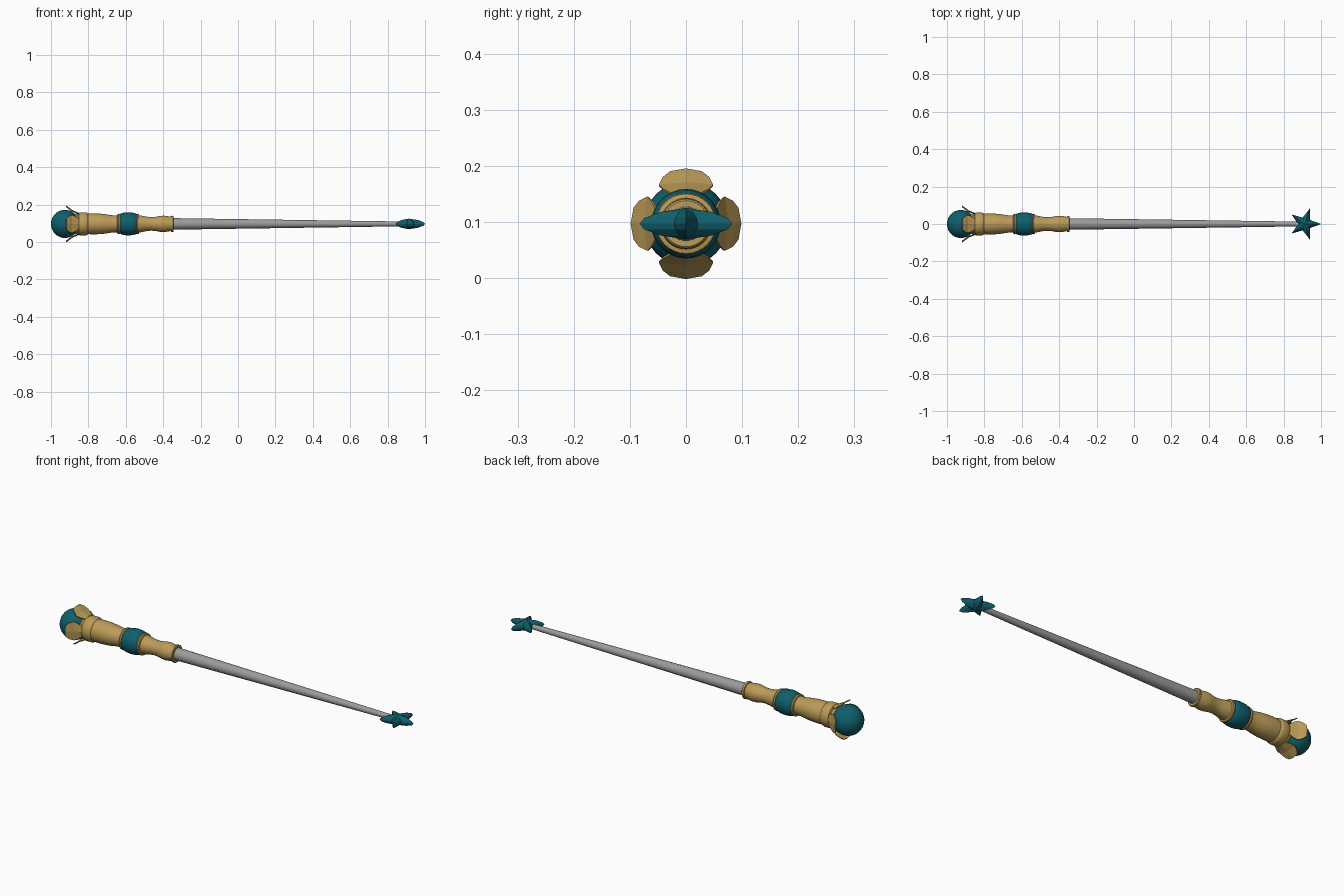
import bpy, bmesh, math
from mathutils import Vector

if "Cube" in bpy.data.objects:
    bpy.data.objects.remove(bpy.data.objects["Cube"])

ZC = 0.097   # height of the wand's axis
SEG = 32


def mat(name, rgb):
    m = bpy.data.materials.new(name)
    m.diffuse_color = (*rgb, 1)
    m.use_nodes = True
    m.node_tree.nodes["Principled BSDF"].inputs["Base Color"].default_value = m.diffuse_color
    return m


GOLD = mat("gold", (0.50, 0.33, 0.10))
TEAL = mat("deep teal", (0.005, 0.115, 0.15))
GREY = mat("grey metal", (0.33, 0.33, 0.33))


def finish(name, bm, material, smooth=35):
    bmesh.ops.remove_doubles(bm, verts=bm.verts, dist=1e-5)
    bmesh.ops.recalc_face_normals(bm, faces=bm.faces)
    me = bpy.data.meshes.new(name)
    bm.to_mesh(me)
    bm.free()
    me.materials.append(material)
    ob = bpy.data.objects.new(name, me)
    bpy.context.collection.objects.link(ob)
    ob.location.z = ZC
    if smooth:
        bpy.ops.object.select_all(action='DESELECT')
        ob.select_set(True)
        bpy.context.view_layer.objects.active = ob
        bpy.ops.object.shade_smooth_by_angle(angle=math.radians(smooth))
    return ob


def lathe(name, profile, material):
    """Turn (x, radius) points around the x axis, with closed ends."""
    bm = bmesh.new()
    rings = []
    for x, r in profile:
        rings.append([bm.verts.new((x, r * math.cos(2 * math.pi * i / SEG),
                                    r * math.sin(2 * math.pi * i / SEG))) for i in range(SEG)])
    for a, b in zip(rings, rings[1:]):
        for i in range(SEG):
            j = (i + 1) % SEG
            bm.faces.new((a[i], a[j], b[j], b[i]))
    bm.faces.new(rings[0])
    bm.faces.new(rings[-1])
    return finish(name, bm, material)


# Pommel ball
bm = bmesh.new()
bmesh.ops.create_uvsphere(bm, u_segments=32, v_segments=20, radius=0.075)
for v in bm.verts:
    v.co = Vector((v.co.z - 0.925, v.co.y, v.co.x))
finish("pommel_ball", bm, TEAL)

# Turned handle parts
lathe("pommel_collar", [(-0.875, 0.050), (-0.86, 0.056), (-0.853, 0.054), (-0.85, 0.059),
                        (-0.843, 0.062), (-0.815, 0.062), (-0.806, 0.059), (-0.80, 0.052)], GOLD)
lathe("rear_grip", [(-0.81, 0.054), (-0.78, 0.056), (-0.74, 0.055), (-0.71, 0.052),
                    (-0.68, 0.047), (-0.655, 0.045), (-0.64, 0.046), (-0.625, 0.048)], GOLD)
for name, x in (("rear_band_ring", -0.638), ("front_band_ring", -0.536)):
    lathe(name, [(x - 0.008, 0.046), (x - 0.006, 0.053), (x, 0.055),
                 (x + 0.006, 0.053), (x + 0.008, 0.046)], GOLD)
lathe("grip_band", [(-0.632, 0.050), (-0.626, 0.056), (-0.61, 0.060), (-0.587, 0.062),
                    (-0.564, 0.060), (-0.547, 0.056), (-0.541, 0.050)], TEAL)
lathe("front_grip", [(-0.545, 0.047), (-0.52, 0.045), (-0.49, 0.039), (-0.465, 0.036),
                     (-0.44, 0.038), (-0.415, 0.043), (-0.395, 0.044), (-0.375, 0.041),
                     (-0.358, 0.038), (-0.352, 0.038)], GOLD)
lathe("shaft_collar", [(-0.360, 0.037), (-0.357, 0.043), (-0.348, 0.044), (-0.345, 0.041),
                       (-0.345, 0.030)], GOLD)

# Tapered shaft
lathe("shaft", [(-0.36, 0.031), (0.87, 0.013)], GREY)

# Four petals flaring around the ball: rows of (x, distance from axis, half width)
PETAL = [(-0.852, 0.055, 0.026), (-0.870, 0.062, 0.040), (-0.888, 0.070, 0.048),
         (-0.906, 0.084, 0.041), (-0.919, 0.094, 0.028)]
for k, label in enumerate(("top", "front", "bottom", "back")):
    a = k * math.pi / 2
    bm = bmesh.new()
    rows = []
    for x, r, w in PETAL:
        row = []
        for s in (-1, 0, 1):
            y, z = s * w, r + (0.003 if s == 0 else -0.002)
            row.append(bm.verts.new((x, y * math.cos(a) - z * math.sin(a),
                                     y * math.sin(a) + z * math.cos(a))))
        rows.append(row)
    for p, q in zip(rows, rows[1:]):
        for i in range(2):
            bm.faces.new((p[i], p[i + 1], q[i + 1], q[i]))
    ob = finish("petal_" + label, bm, GOLD, 0)
    mod = ob.modifiers.new("thickness", 'SOLIDIFY')
    mod.thickness = 0.004
    mod.offset = 0

# Faceted five-pointed star at the tip, domed on both sides
CX, R, INNER = 0.913, 0.087, 0.036
bm = bmesh.new()


def star_ring(scale, z):
    ring = []
    for i in range(10):
        r = (R if i % 2 == 0 else INNER) * scale
        t = i * math.pi / 5
        ring.append(bm.verts.new((CX + r * math.cos(t), r * math.sin(t), z)))
    return ring


layers = [star_ring(0.55, -0.021), star_ring(0.90, -0.010), star_ring(1.0, 0),
          star_ring(0.90, 0.010), star_ring(0.55, 0.021)]
for p, q in zip(layers, layers[1:]):
    for i in range(10):
        j = (i + 1) % 10
        bm.faces.new((p[i], p[j], q[j], q[i]))
for ring, z in ((layers[0], -0.028), (layers[-1], 0.028)):
    c = bm.verts.new((CX, 0, z))
    for i in range(10):
        bm.faces.new((ring[i], ring[(i + 1) % 10], c))
finish("star_tip", bm, TEAL, 0)
